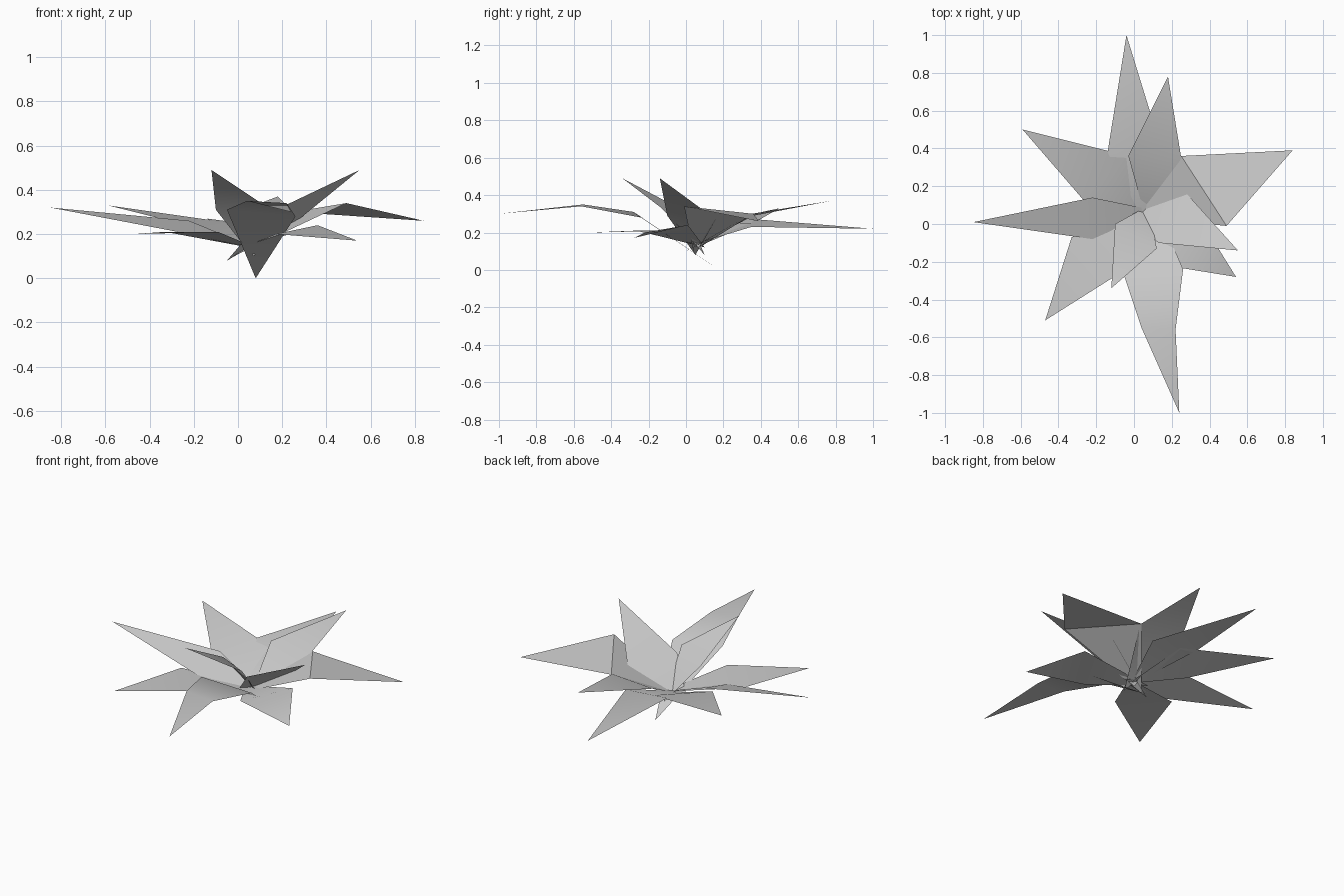
import bpy
import bmesh
from mathutils import Vector

cube = bpy.data.objects.get("Cube")
if cube:
    bpy.data.objects.remove(cube, do_unlink=True)

# One plain grey for the whole plant
GREY = (0.6, 0.6, 0.6, 1.0)
grey_leaf = bpy.data.materials.new("leaf_grey")
grey_leaf.use_nodes = True
grey_leaf.diffuse_color = GREY
grey_leaf.node_tree.nodes["Principled BSDF"].inputs["Base Color"].default_value = GREY


def leaf(name, tip, pairs, root):
    """A creased leaf blade: a tip, pairs of side points, and a pointed root."""
    bm = bmesh.new()
    tip_vert = bm.verts.new(tip)
    root_vert = bm.verts.new(root)
    rows = [[bm.verts.new(point) for point in pair] for pair in pairs]

    # Outer point, then the strips between rows, then the taper into the root
    bm.faces.new((tip_vert, rows[0][0], rows[0][1]))
    for outer, inner in zip(rows, rows[1:]):
        bm.faces.new((outer[0], inner[0], inner[1], outer[1]))
    bm.faces.new((rows[-1][1], rows[-1][0], root_vert))

    # All blades face upwards
    bm.normal_update()
    up = Vector((0, 0, 1))
    if sum(face.normal.dot(up) for face in bm.faces) < 0:
        bmesh.ops.reverse_faces(bm, faces=bm.faces[:])

    mesh = bpy.data.meshes.new(name)
    bm.to_mesh(mesh)
    bm.free()
    mesh.materials.append(grey_leaf)
    blade = bpy.data.objects.new(name, mesh)
    bpy.context.collection.objects.link(blade)

    # Soft bends are smooth, hard creases stay sharp
    bpy.ops.object.select_all(action="DESELECT")
    blade.select_set(True)
    bpy.context.view_layer.objects.active = blade
    bpy.ops.object.shade_smooth_by_angle(angle=0.6)
    return blade


# Back leaves
leaf("back_long_leaf",
     tip=(-.04, 1, .22),
     pairs=[[(-.14, .38, .27), (.16, .35, .23)]],
     root=(.05, .02, .13))
leaf("back_upper_leaf",
     tip=(.18, .78, .37),
     pairs=[[(-.03, .36, .29), (.25, .35, .3)]],
     root=(.07, 0, .1))
leaf("back_right_leaf",
     tip=(-.59, .5, .33),
     pairs=[[(-.27, .13, .25), (-.03, .36, .25)]],
     root=(.08, .05, .12))

# Side leaves
leaf("left_wide_leaf",
     tip=(.84, .39, .26),
     pairs=[[(.25, .36, .3), (.49, -.01, .34)]],
     root=(-.02, .04, .1))
leaf("left_raised_leaf",
     tip=(.55, -.14, .49),
     pairs=[[(.28, .16, .27), (.13, -.1, .29)]],
     root=(-.05, .05, .08))
leaf("left_low_leaf",
     tip=(.54, -.28, .17),
     pairs=[[(.36, .01, .24), (.17, -.22, .2)]],
     root=(-.02, .1, .12))
leaf("right_long_leaf",
     tip=(-.85, .01, .32),
     pairs=[[(-.22, .14, .26), (-.22, -.08, .2)]],
     root=(.12, .07, .12))

# Front leaves
leaf("front_right_leaf",
     tip=(-.47, -.51, .2),
     pairs=[[(-.33, -.07, .21), (-.09, -.27, .21)]],
     root=(.1, .08, .13))
leaf("front_raised_leaf",
     tip=(-.12, -.34, .49),
     pairs=[[(-.1, 0, .31), (.12, -.13, .33)]],
     root=(.08, .1, .08))
leaf("front_long_leaf",
     tip=(.24, -1, .3),
     pairs=[[(.04, -.55, .35), (.22, -.56, .34)],
            [(-.05, -.28, .31), (.26, -.24, .28)]],
     root=(.08, .18, 0))
